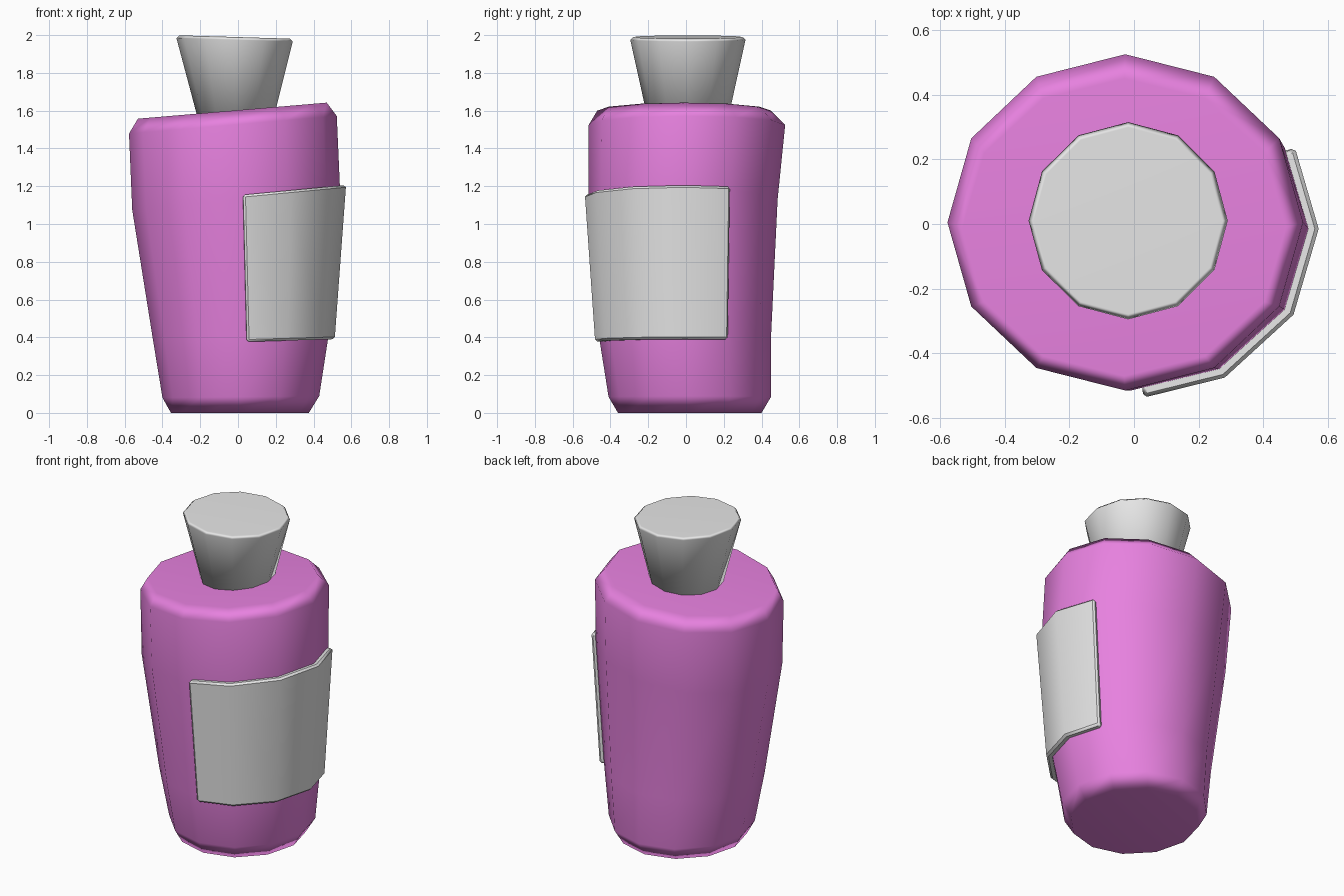
import bpy, bmesh, math
from mathutils import Vector

if "Cube" in bpy.data.objects:
    bpy.data.objects.remove(bpy.data.objects["Cube"], do_unlink=True)

SIDES = 12


def material(name, rgb):
    m = bpy.data.materials.new(name)
    m.use_nodes = True
    m.diffuse_color = (*rgb, 1)
    m.node_tree.nodes["Principled BSDF"].inputs["Base Color"].default_value = (*rgb, 1)
    return m


pink = material("orchid pink", (0.8, 0.22, 0.74))
grey = material("light grey", (0.8, 0.8, 0.8))


def ring_point(ring, degrees):
    """Point on a tilted oval ring: height, centre x, centre y, radius x, radius y, tilt."""
    z, cx, cy, rx, ry, tilt = ring
    a = math.radians(degrees)
    x = rx * math.cos(a)
    return Vector((cx + x, cy + ry * math.sin(a), z + tilt * x))


def finish(name, bm, mat, bevel=0):
    bmesh.ops.recalc_face_normals(bm, faces=bm.faces)
    mesh = bpy.data.meshes.new(name)
    bm.to_mesh(mesh)
    bm.free()
    mesh.materials.append(mat)
    ob = bpy.data.objects.new(name, mesh)
    bpy.context.collection.objects.link(ob)
    bpy.ops.object.select_all(action="DESELECT")
    ob.select_set(True)
    bpy.context.view_layer.objects.active = ob
    bpy.ops.object.shade_smooth_by_angle(angle=math.radians(80))
    if bevel:
        mod = ob.modifiers.new("soft edges", "BEVEL")
        mod.width = bevel
        mod.segments = 1
        mod.angle_limit = math.radians(50)
    normals = ob.modifiers.new("flat caps", "WEIGHTED_NORMAL")
    normals.keep_sharp = True
    return ob


def loft(name, rings, mat):
    bm = bmesh.new()
    loops = [[bm.verts.new(ring_point(r, i * 360 / SIDES)) for i in range(SIDES)]
             for r in rings]
    for low, high in zip(loops, loops[1:]):
        for i in range(SIDES):
            j = (i + 1) % SIDES
            bm.faces.new((low[i], low[j], high[j], high[i]))
    bm.faces.new(loops[0][::-1])
    bm.faces.new(loops[-1])
    return finish(name, bm, mat)


# Lopsided bottle body
body_rings = [
    (0.005, 0.01, 0.02, 0.365, 0.38, 0),
    (0.085, 0.015, 0.02, 0.415, 0.43, 0.01),
    (0.4, 0.015, -0.005, 0.465, 0.455, 0.03),
    (1.13, -0.01, -0.015, 0.55, 0.5, 0.1),
    (1.525, -0.027, 0.005, 0.55, 0.52, 0.085),
    (1.6, -0.03, -0.01, 0.5, 0.46, 0.085),
]
body_rings[0] = (0, *body_rings[0][1:])
loft("bottle_body", body_rings, pink)

# Flared stopper
loft("stopper", [
    (1.5, -0.012, 0.01, 0.185, 0.2, 0),
    (1.975, -0.018, 0.01, 0.308, 0.305, -0.03),
    (1.99, -0.018, 0.01, 0.292, 0.289, -0.03),
], grey)

# Wrapped label, following the facets of the body
low, high = body_rings[2], body_rings[3]


def label_point(ring, column, offset):
    start, end, t = column
    p = ring_point(ring, start).lerp(ring_point(ring, end), t)
    a = math.radians(start + (end - start) * t)
    return p + Vector((math.cos(a), math.sin(a), 0)) * offset


columns = [(0, 30, 0.95), (0, 30, 0), (-30, 0, 0), (-60, -30, 0), (-60, -90, 0.87)]
bm = bmesh.new()
sections = []
for column in columns:
    corners = []
    for ring, offset in ((low, -0.015), (low, 0.032), (high, 0.032), (high, -0.015)):
        p = label_point(ring, column, offset)
        p.z = 0.375 + 0.03 * p.x if ring is low else 1.152 + 0.095 * p.x
        corners.append(bm.verts.new(p))
    sections.append(corners)
for a, b in zip(sections, sections[1:]):
    for i in range(4):
        j = (i + 1) % 4
        bm.faces.new((a[i], a[j], b[j], b[i]))
bm.faces.new(sections[0])
bm.faces.new(sections[-1])
finish("label", bm, grey, bevel=0.012)
